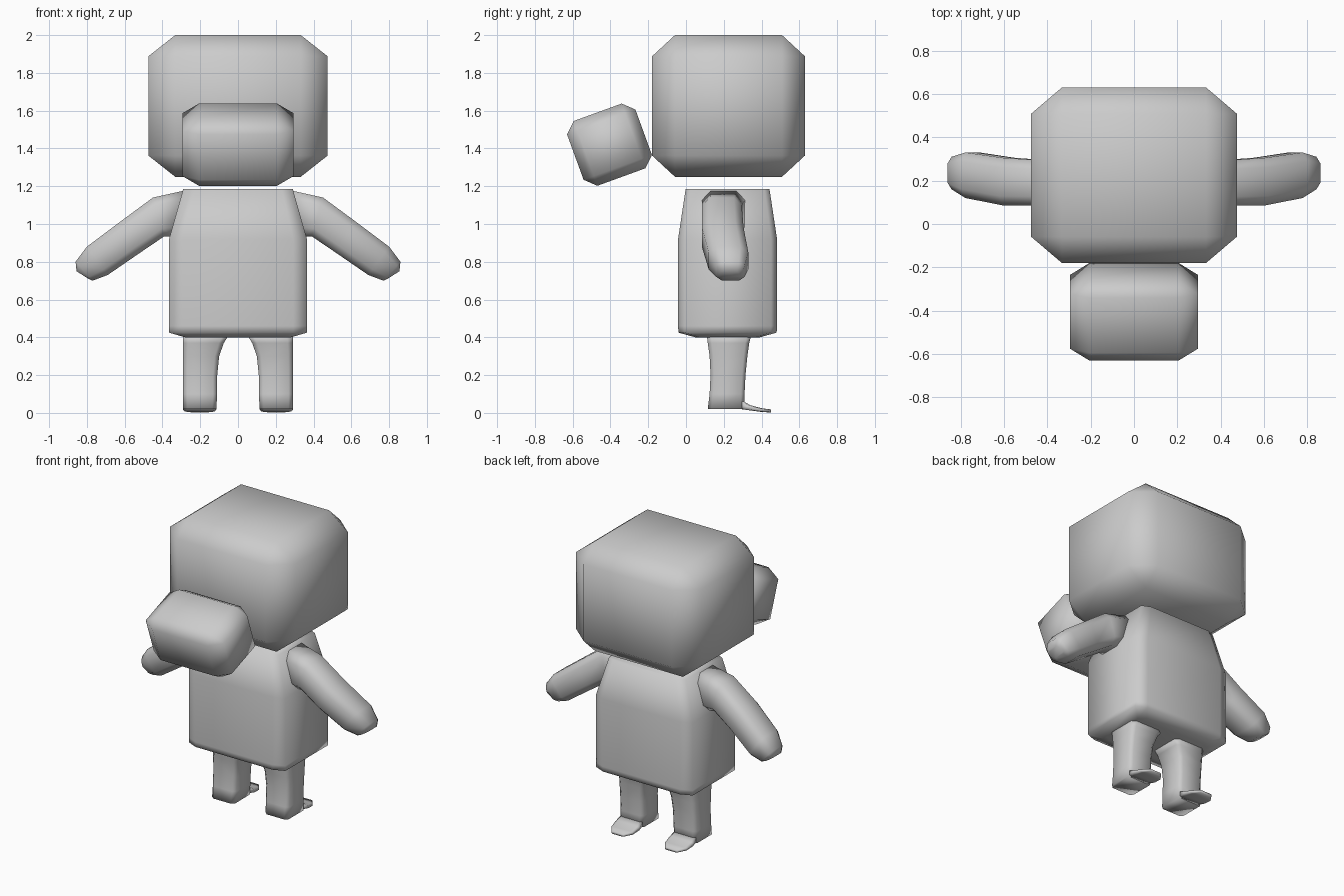
import bpy, bmesh, math
from mathutils import Vector

if "Cube" in bpy.data.objects:
    bpy.data.objects.remove(bpy.data.objects["Cube"], do_unlink=True)

grey = bpy.data.materials.new("plain grey")
grey.use_nodes = True
tone = (0.6, 0.6, 0.6, 1)
grey.diffuse_color = tone
grey.node_tree.nodes["Principled BSDF"].inputs["Base Color"].default_value = tone


def finish(bm, name):
    bmesh.ops.recalc_face_normals(bm, faces=bm.faces)
    for f in bm.faces:
        f.smooth = True
    mesh = bpy.data.meshes.new(name)
    bm.to_mesh(mesh)
    bm.free()
    mesh.materials.append(grey)
    ob = bpy.data.objects.new(name, mesh)
    bpy.context.collection.objects.link(ob)
    return ob


def bevelled_box(name, size, centre, tilt=0):
    """Unit cube with a single chamfer, then stretched."""
    bm = bmesh.new()
    bmesh.ops.create_cube(bm, size=1)
    bmesh.ops.bevel(bm, geom=bm.edges[:], offset=0.15, segments=1, affect='EDGES')
    ob = finish(bm, name)
    ob.scale, ob.location, ob.rotation_euler.x = size, centre, tilt
    return ob


def section(centre, u, v, cut_u, cut_v):
    """Rectangle with half-axes u and v and chamfered corners."""
    c, u, v = Vector(centre), Vector(u), Vector(v)
    a, b = 1 - cut_u, 1 - cut_v
    pattern = [(1, -b), (1, b), (a, 1), (-a, 1), (-1, b), (-1, -b), (-a, -1), (a, -1)]
    return [c + u * i + v * j for i, j in pattern]


def loft(name, rings, mirrored=False):
    bm = bmesh.new()
    loops = [[bm.verts.new(p) for p in ring] for ring in rings]
    n = len(loops[0])
    for low, high in zip(loops, loops[1:]):
        for i in range(n):
            j = (i + 1) % n
            bm.faces.new((low[i], low[j], high[j], high[i]))
    bm.faces.new(loops[0])
    bm.faces.new(loops[-1])
    if mirrored:
        for v in bm.verts:
            v.co.x *= -1
    return finish(bm, name)


# Head and tilted snout
bevelled_box("head", (0.95, 0.81, 0.75), (0, 0.225, 1.625))
bevelled_box("snout", (0.59, 0.385, 0.365), (0, -0.405, 1.42), math.radians(20))

# Torso: height, half width, half depth
torso = [(0.4, 0.28, 0.17), (0.425, 0.365, 0.26), (0.46, 0.365, 0.262),
         (0.92, 0.365, 0.262), (1.185, 0.29, 0.222)]
loft("torso", [section((0, 0.22, z), (w, 0, 0), (0, d, 0), 0.2, 0.12)
               for z, w, d in torso])

# Arms: upper point (x, z), lower point (x, z), middle y, half depth
arm = [((0.27, 1.18), (0.34, 0.935), 0.2, 0.115),
       ((0.45, 1.14), (0.39, 0.935), 0.19, 0.105),
       ((0.62, 1.015), (0.53, 0.84), 0.195, 0.11),
       ((0.80, 0.88), (0.69, 0.73), 0.225, 0.105),
       ((0.86, 0.80), (0.77, 0.70), 0.235, 0.075),
       ((0.855, 0.75), (0.80, 0.715), 0.235, 0.06)]

# Legs: height, inner x, outer x, front y, back y
leg = [(0.02, 0.115, 0.29, 0.115, 0.31), (0.1, 0.11, 0.29, 0.125, 0.31),
       (0.2, 0.11, 0.29, 0.13, 0.315), (0.3, 0.1, 0.29, 0.125, 0.325),
       (0.37, 0.075, 0.29, 0.115, 0.335), (0.41, 0.05, 0.29, 0.11, 0.345)]

# Heel flaps: y, height, half width, half thickness
flap = [(0.29, 0.045, 0.08, 0.025), (0.34, 0.027, 0.088, 0.014),
        (0.40, 0.015, 0.08, 0.01), (0.45, 0.01, 0.045, 0.008)]

for side, flip in (("left", False), ("right", True)):
    rings = []
    for (x1, z1), (x2, z2), y, d in arm:
        half = ((x1 - x2) / 2, 0, (z1 - z2) / 2)
        rings.append(section(((x1 + x2) / 2, y, (z1 + z2) / 2), half, (0, d, 0), 0.4, 0.4))
    loft(side + "_arm", rings, flip)
    loft(side + "_leg", [section(((a + b) / 2, (f + k) / 2, z), ((b - a) / 2, 0, 0),
                                 (0, (k - f) / 2, 0), 0.25, 0.2)
                         for z, a, b, f, k in leg], flip)
    loft(side + "_heel_flap", [section((0.203, y, z), (w, 0, 0), (0, 0, t), 0.2, 0.3)
                               for y, z, w, t in flap], flip)
